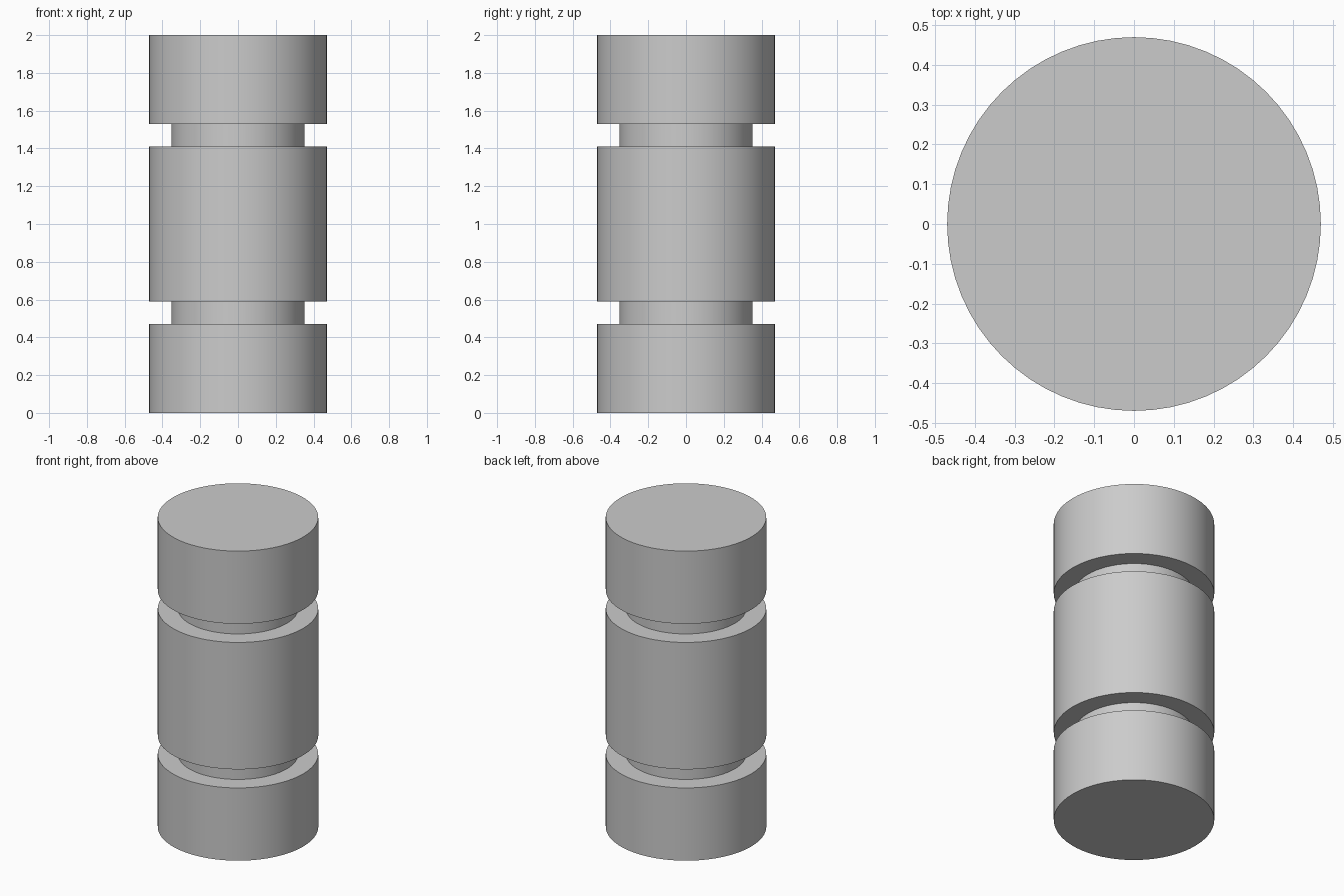
import bpy
import bmesh
import math

cube = bpy.data.objects.get("Cube")
if cube:
    bpy.data.objects.remove(cube, do_unlink=True)

SEGMENTS = 64
RADIUS = 0.47
GROOVE_RADIUS = 0.352
HEIGHT = 2.0
GROOVES = [(0.47, 0.59), (1.41, 1.53)]

# Plain grey material
grey = bpy.data.materials.new("plain_grey")
grey.use_nodes = True
colour = (0.6, 0.6, 0.6, 1.0)
grey.diffuse_color = colour
grey.node_tree.nodes["Principled BSDF"].inputs["Base Color"].default_value = colour

# Half profile of the cylinder, stepping in at each groove
profile = [(RADIUS, 0.0)]
for low, high in GROOVES:
    profile += [(RADIUS, low), (GROOVE_RADIUS, low),
                (GROOVE_RADIUS, high), (RADIUS, high)]
profile.append((RADIUS, HEIGHT))

# Turn the profile into rings, bridge them and cap both ends
bm = bmesh.new()
angles = [2 * math.pi * i / SEGMENTS for i in range(SEGMENTS)]
rings = [[bm.verts.new((r * math.cos(a), r * math.sin(a), z)) for a in angles]
         for r, z in profile]
for lower, upper in zip(rings, rings[1:]):
    for i in range(SEGMENTS):
        j = (i + 1) % SEGMENTS
        bm.faces.new((lower[i], lower[j], upper[j], upper[i]))
bm.faces.new(reversed(rings[0]))
bm.faces.new(rings[-1])
bmesh.ops.recalc_face_normals(bm, faces=bm.faces)

mesh = bpy.data.meshes.new("grooved_cylinder")
bm.to_mesh(mesh)
bm.free()
mesh.materials.append(grey)
body = bpy.data.objects.new("grooved_cylinder", mesh)
bpy.context.collection.objects.link(body)

# Smooth round walls with sharp rims
bpy.ops.object.select_all(action="DESELECT")
body.select_set(True)
bpy.context.view_layer.objects.active = body
bpy.ops.object.shade_smooth_by_angle(angle=math.radians(30))
